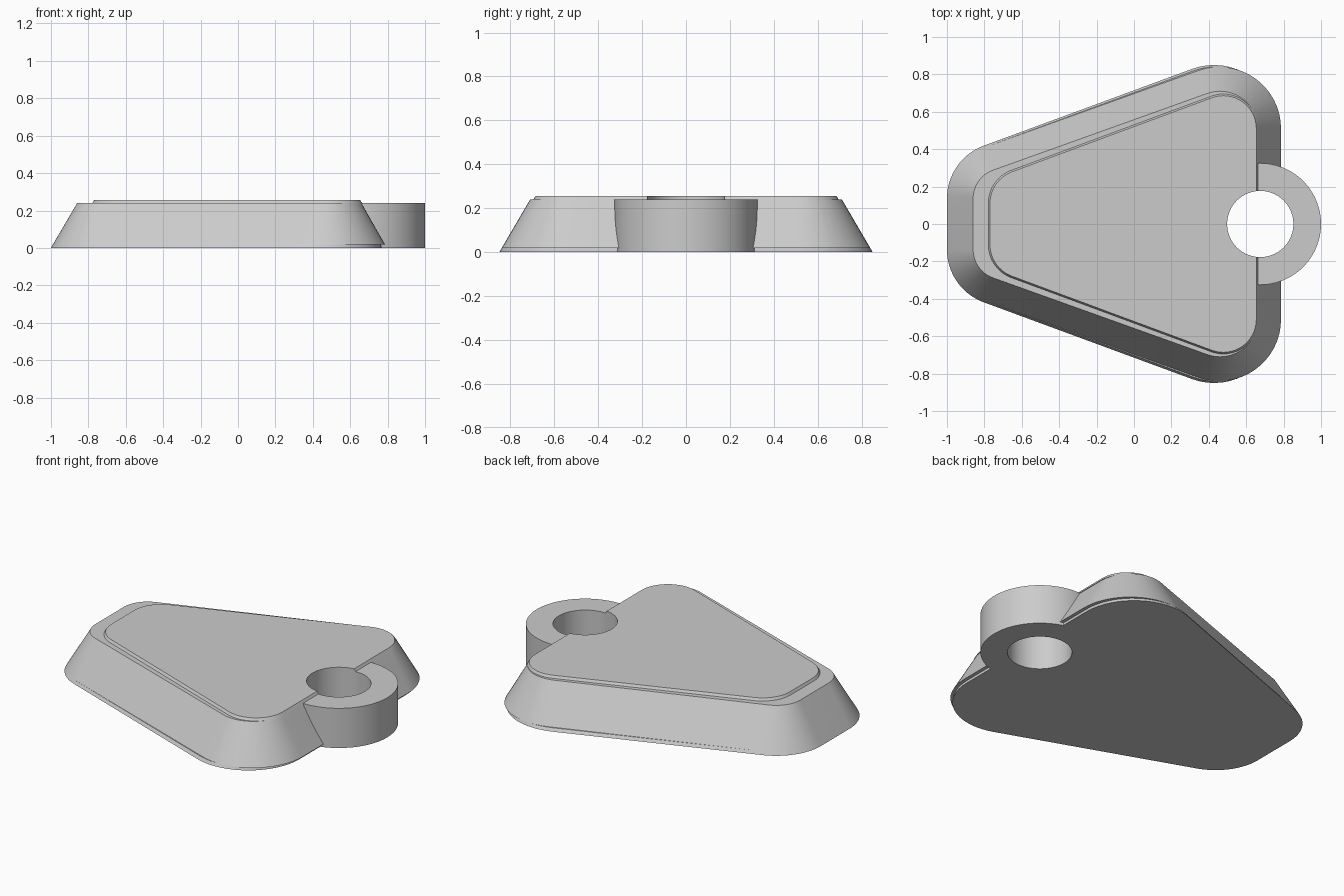
import bpy
import math

cube = bpy.data.objects.get("Cube")
if cube:
    bpy.data.objects.remove(cube, do_unlink=True)

grey = bpy.data.materials.new("plain grey")
grey.use_nodes = True
grey.diffuse_color = (0.6, 0.6, 0.6, 1)
grey.node_tree.nodes["Principled BSDF"].inputs["Base Color"].default_value = grey.diffuse_color

STEPS = 16
LEAN = math.atan(0.36)  # slant of the two long sides


def outline(small, big, z):
    """Rounded trapezoid around two corner circles (x, y, radius), mirrored in y."""
    upper = []
    for (x, y, r), start, end in ((big, 0, math.pi / 2 + LEAN),
                                  (small, math.pi / 2 + LEAN, math.pi)):
        for i in range(STEPS + 1):
            a = start + (end - start) * i / STEPS
            upper.append((x + r * math.cos(a), y + r * math.sin(a), z))
    return upper + [(x, -y, z) for x, y, z in reversed(upper)]


def loft(name, rings):
    n = len(rings[0])
    faces = [tuple(reversed(range(n)))]
    for k in range(len(rings) - 1):
        a, b = k * n, (k + 1) * n
        faces += [(a + i, a + (i + 1) % n, b + (i + 1) % n, b + i) for i in range(n)]
    faces.append(tuple(range((len(rings) - 1) * n, len(rings) * n)))
    mesh = bpy.data.meshes.new(name)
    mesh.from_pydata([p for ring in rings for p in ring], [], faces)
    mesh.materials.append(grey)
    obj = bpy.data.objects.new(name, mesh)
    bpy.context.collection.objects.link(obj)
    return obj


def cylinder(name, radius, bottom, top):
    bpy.ops.mesh.primitive_cylinder_add(vertices=96, radius=radius, depth=top - bottom,
                                        location=(0.675, 0, (top + bottom) / 2))
    obj = bpy.context.object
    obj.name = name
    obj.data.materials.append(grey)
    return obj


def combine(target, tool, operation):
    bpy.ops.object.select_all(action="DESELECT")
    bpy.context.view_layer.objects.active = target
    target.select_set(True)
    mod = target.modifiers.new(operation, "BOOLEAN")
    mod.operation = operation
    mod.solver = "EXACT"
    mod.object = tool
    bpy.ops.object.modifier_apply(modifier=mod.name)
    bpy.data.objects.remove(tool, do_unlink=True)


def body_ring(z, inset, shift):
    return outline((-0.7, 0.137, 0.3 - inset), (0.45 + shift, 0.51, 0.34 - inset), z)


def plate_ring(z, grow):
    return outline((-0.59, 0.11, 0.18 + grow), (0.478, 0.51, 0.176 + grow), z)


# Sloped body with a small undercut lip along the wide end
body = loft("body", [body_ring(0, 0, -0.022), body_ring(0.018, 0.01, -0.015),
                     body_ring(0.018, 0.01, 0.006), body_ring(0.24, 0.14, 0.01)])

# Thin raised plate on top
combine(body, loft("raised_plate", [plate_ring(0.235, 0.012), plate_ring(0.255, 0)]), "UNION")

# Round lug at the wide end and the hole through it
combine(body, cylinder("lug", 0.325, 0, 0.24), "UNION")
combine(body, cylinder("hole_cutter", 0.177, -0.1, 0.4), "DIFFERENCE")

body.name = "body_with_lug"
bpy.ops.object.shade_smooth_by_angle(angle=math.radians(25))
